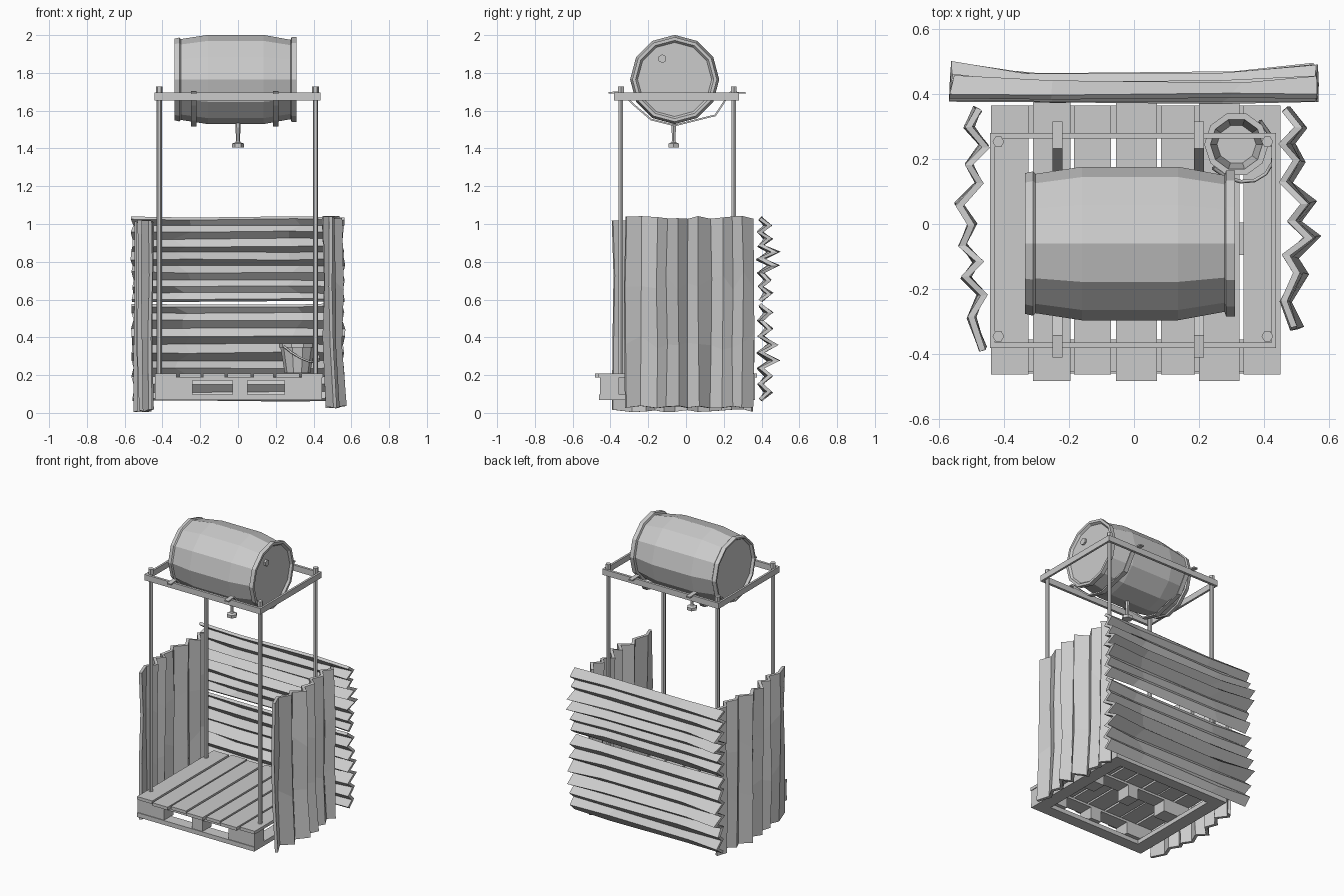
import bpy, bmesh, math, random
from mathutils import Matrix, Vector

if "Cube" in bpy.data.objects:
    bpy.data.objects.remove(bpy.data.objects["Cube"])

random.seed(4)


def finish(name, bm):
    bmesh.ops.remove_doubles(bm, verts=bm.verts, dist=0.0001)
    bmesh.ops.recalc_face_normals(bm, faces=bm.faces)
    me = bpy.data.meshes.new(name)
    bm.to_mesh(me)
    bm.free()
    ob = bpy.data.objects.new(name, me)
    bpy.context.collection.objects.link(ob)
    return ob


def boxes(name, spans):
    """One object from (x0, x1, y0, y1, z0, z1) boxes."""
    bm = bmesh.new()
    for x0, x1, y0, y1, z0, z1 in spans:
        m = Matrix.Translation(((x0 + x1) / 2, (y0 + y1) / 2, (z0 + z1) / 2))
        m = m @ Matrix.Diagonal((x1 - x0, y1 - y0, z1 - z0, 1))
        bmesh.ops.create_cube(bm, size=1, matrix=m)
    return finish(name, bm)


def lathe(name, profile, sides, matrix):
    """Revolve (radius, height) points around local z."""
    bm = bmesh.new()
    rings = [[bm.verts.new(matrix @ Vector((r * math.cos(math.tau * i / sides),
                                            r * math.sin(math.tau * i / sides), h)))
              for i in range(sides)] for r, h in profile]
    for a, b in zip(rings, rings[1:]):
        for i in range(sides):
            j = (i + 1) % sides
            bm.faces.new((a[i], a[j], b[j], b[i]))
    return finish(name, bm)


def solidify(ob, thick):
    mod = ob.modifiers.new("thickness", 'SOLIDIFY')
    mod.thickness = thick
    mod.offset = 0
    mod.use_even_offset = True


def corrugated(name, profile, stations, place, jitter=0.006):
    """Zigzag (u, depth) swept along v; stations are (v, depth shift, ridge scale)."""
    bm = bmesh.new()
    mean = sum(d for _, d in profile) / len(profile)
    rows = []
    for k, (v, shift, scale) in enumerate(stations):
        row = []
        end = k in (0, len(stations) - 1)
        for u, d in profile:
            depth = mean + (d - mean) * scale + shift + random.uniform(-1, 1) * jitter
            row.append(bm.verts.new(place(u + random.uniform(-1, 1) * jitter, depth,
                                          v + random.uniform(-1, 1) * (0.008 if end else 0.05))))
        rows.append(row)
    for a, b in zip(rows, rows[1:]):
        for i in range(len(a) - 1):
            bm.faces.new((a[i], a[i + 1], b[i + 1], b[i]))
    ob = finish(name, bm)
    solidify(ob, 0.019)
    return ob


# Pallet: deck boards, cross boards, blocks and bottom perimeter
deck = [(-.44, -.325), (-.31, -.195), (-.185, -.07), (-.055, .07),
        (.083, .187), (.2, .325), (.337, .45)]
boxes("pallet_deck", [(a, b, -.462 - .02 * (i % 2), .365 + .01 * (i % 2), .187, .208)
                      for i, (a, b) in enumerate(deck)])
boxes("pallet_cross_boards", [(-.44, .445, y - .05, y + .05, .172, .187)
                              for y in (-.405, -.045, .315)])
boxes("pallet_blocks", [(a, b, y - .05, y + .05, .095, .172)
                        for a, b in ((-.44, -.24), (-.03, .05), (.245, .445))
                        for y in (-.405, -.045, .315)])
boxes("pallet_base", [(-.44, .445, -.46, -.38, .067, .097), (-.44, .445, .29, .365, .067, .097),
                      (-.44, -.35, -.38, .29, .067, .097), (.355, .445, -.38, .29, .067, .097)])

# Corrugated side panels
right = [(.355, .465), (.30, .51), (.245, .465), (.19, .505), (.13, .465), (.065, .53),
         (.01, .485), (-.04, .545), (-.10, .475), (-.155, .51), (-.235, .46), (-.32, .495)]
left = [(.355, .475), (.30, .505), (.24, .46), (.185, .505), (.125, .475), (.06, .535), (0, .495),
        (-.065, .53), (-.12, .48), (-.165, .515), (-.22, .465), (-.29, .50), (-.385, .46)]
corrugated("right_panel", right, [(.03, .015, 1), (.38, 0, .9), (.7, 0, .9), (1.035, -.005, 1)],
           lambda u, d, v: (d, u, v))
corrugated("left_panel", left, [(.012, 0, 1), (.36, .005, .9), (.7, 0, .9), (1.015, 0, 1)],
           lambda u, d, v: (-d, u, v))

# Corrugated back panels, ridges running sideways
for name, z0, z1 in (("back_panel_lower", .068, .572), ("back_panel_upper", .597, 1.03)):
    prof = [(z0 + (z1 - z0) * i / 12,
             (.43 + (.028 if i in (5, 7) else 0)) if i % 2 else .388) for i in range(13)]
    corrugated(name, prof, [(-.56, .012, 1.15), (-.3, 0, .8), (.3, 0, .8), (.56, .01, 1.1)],
               lambda u, d, v: (v, d, u), 0.005)

# Poles with caps
for n, (x, y) in {"front_left": (-.417, -.345), "front_right": (.41, -.345),
                  "back_left": (-.417, .253), "back_right": (.41, .253)}.items():
    lathe(n + "_pole", [(0, .19), (.014, .19), (.014, 1.695), (.018, 1.695), (.018, 1.728), (0, 1.728)],
          6, Matrix.Translation((x, y, 0)))

# Top frame around the poles
boxes("top_frame", [(-.442, .437, -.381, -.364, 1.655, 1.695), (-.442, .437, .263, .28, 1.655, 1.695),
                    (-.442, -.428, -.364, .263, 1.655, 1.695), (.423, .437, -.364, .263, 1.655, 1.695)])

# Straps cradling the barrel
strap = [(-.41, 1.694), (-.345, 1.699), (-.275, 1.63), (-.185, 1.553), (-.06, 1.522),
         (.065, 1.553), (.155, 1.575), (.235, 1.697), (.315, 1.694)]
for n, x in (("left_strap", -.235), ("right_strap", .2)):
    bm = bmesh.new()
    pts = [(bm.verts.new((x - .015, y, z)), bm.verts.new((x + .015, y, z))) for y, z in strap]
    for (a, b), (c, d) in zip(pts, pts[1:]):
        bm.faces.new((a, b, d, c))
    solidify(finish(n, bm), .009)

# Barrel lying along x, with bung on the right end
lie = Matrix.Translation((0, -.06, 1.765)) @ Matrix.Rotation(math.pi / 2, 4, 'Y')
lathe("barrel", [(0, -.318), (.196, -.318), (.205, -.335), (.216, -.335), (.222, -.31), (.214, -.303),
                 (.236, -.16), (.236, .135), (.21, .278), (.224, .283), (.224, .311), (.207, .311),
                 (.196, .297), (0, .297)], 12, lie)
lathe("bung", [(0, .28), (.023, .28), (.023, .309), (0, .309)], 6,
      Matrix.Translation((0, -.125, 1.875)) @ Matrix.Rotation(math.pi / 2, 4, 'Y'))

# Shower pipe and head
lathe("shower_head", [(0, 1.405), (.033, 1.405), (.033, 1.425), (.015, 1.432), (.01, 1.44),
                      (.013, 1.5), (.014, 1.545), (0, 1.545)], 6, Matrix.Translation((0, -.065, 0)))

# Bucket in the back corner with a drooping handle
bx, by = .315, .245
lathe("bucket", [(0, .21), (.068, .21), (.09, .345), (.099, .347), (.099, .368), (.08, .368),
                 (.06, .222), (0, .222)], 10, Matrix.Translation((bx, by, 0)))
cu = bpy.data.curves.new("bucket_handle", 'CURVE')
cu.dimensions = '3D'
cu.bevel_depth = .006
cu.bevel_resolution = 0
sp = cu.splines.new('POLY')
sp.points.add(8)
side, out = Vector((.707, .707, 0)), Vector((.707, -.707, 0))
for i, p in enumerate(sp.points):
    a = math.pi * i / 8
    c = Vector((bx, by, .352)) + side * .102 * math.cos(a) + out * .128 * math.sin(a)
    c.z -= .085 * math.sin(a)
    p.co = (*c, 1)
bpy.context.collection.objects.link(bpy.data.objects.new("bucket_handle", cu))
